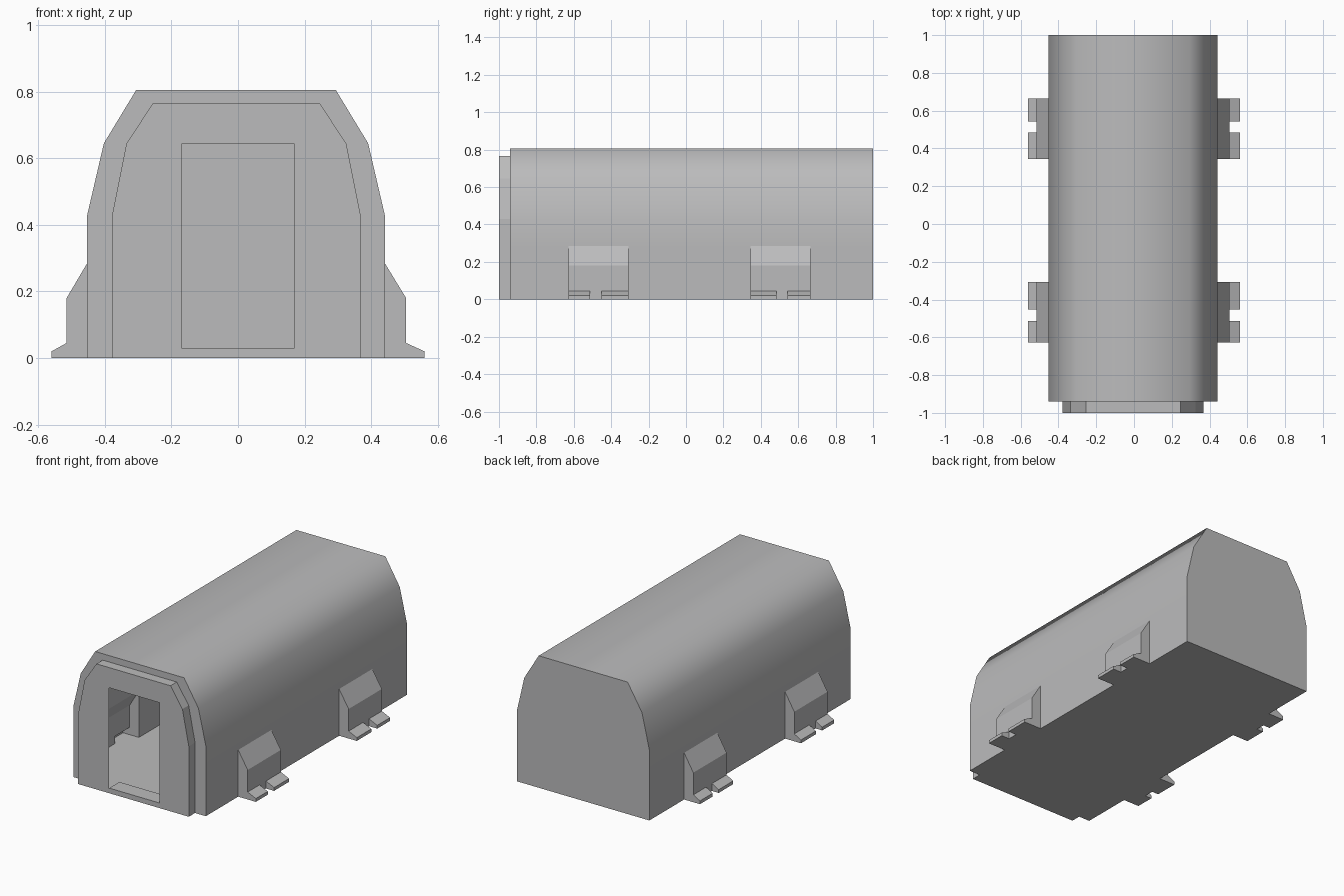
import bpy, bmesh, math

if "Cube" in bpy.data.objects:
    bpy.data.objects.remove(bpy.data.objects["Cube"])

grey = bpy.data.materials.new("light_grey")
grey.diffuse_color = (0.5, 0.5, 0.505, 1)
grey.use_nodes = True
grey.node_tree.nodes["Principled BSDF"].inputs["Base Color"].default_value = grey.diffuse_color


def loop(half, cx=-0.006):
    """Closed symmetric profile from right-hand points (bottom to top)."""
    return [(cx + x, z) for x, z in half] + [(cx - x, z) for x, z in reversed(half)]


def ring(bm, pts, y):
    return [bm.verts.new((x, y, z)) for x, z in pts]


def bridge(bm, a, b, skip=()):
    n = len(a)
    for i in range(n):
        if i not in skip:
            j = (i + 1) % n
            bm.faces.new((a[i], a[j], b[j], b[i]))


def finish(bm, name, smooth=None):
    bmesh.ops.recalc_face_normals(bm, faces=bm.faces)
    me = bpy.data.meshes.new(name)
    bm.to_mesh(me)
    bm.free()
    me.materials.append(grey)
    ob = bpy.data.objects.new(name, me)
    bpy.context.collection.objects.link(ob)
    if smooth:
        bpy.ops.object.select_all(action='DESELECT')
        ob.select_set(True)
        bpy.context.view_layer.objects.active = ob
        bpy.ops.object.shade_smooth_by_angle(angle=math.radians(smooth))
    return ob


BODY = loop([(.447, 0), (.447, .285), (.447, .43), (.397, .645), (.30, .805)])
COLLAR = loop([(.373, 0), (.373, .285), (.373, .43), (.33, .645), (.25, .766)], -.005)
DOOR = loop([(.17, .03), (.17, .285), (.17, .43), (.17, .55), (.17, .643)], 0)

# Hollow tunnel body, open behind each bracket, with step ring in front
bm = bmesh.new()
stations = [-.94, -.628, -.308, .345, .665, 1]
rings = [ring(bm, BODY, y) for y in stations]
for k in range(5):
    bridge(bm, rings[k], rings[k + 1], (0, 8) if k in (1, 3) else ())
bm.faces.new(rings[-1])
bridge(bm, rings[0], ring(bm, COLLAR, -.94), (9,))
finish(bm, "tunnel_body", 65)

# Front collar with doorway
bm = bmesh.new()
back, front = ring(bm, COLLAR, -.94), ring(bm, COLLAR, -1)
bridge(bm, back, front)
bridge(bm, front, ring(bm, DOOR, -1))
finish(bm, "front_collar")

# Door sill
bm = bmesh.new()
sill = [(-.17, .002), (.17, .002), (.17, .03), (-.17, .03)]
a, b = ring(bm, sill, -.998), ring(bm, sill, -.9)
bridge(bm, a, b)
bm.faces.new(a)
bm.faces.new(b)
finish(bm, "door_sill")


# Side brackets: hollow sloped boxes with two toes each
def bracket(name, side, y0, y1, toes):
    xi, xo, xt = [side * v + c for v, c in ((.447, -.006), (.51, -.005), (.56, 0))]
    bm = bmesh.new()
    cuts = [y0, toes[0], toes[1], y1]
    prof = [(xi, .285), (xo, .18), (xo, .045), (xo, 0), (xi, 0)]
    rs = [ring(bm, prof, y) for y in cuts]
    for k in range(3):
        toe = k != 1
        bridge(bm, rs[k], rs[k + 1], (2, 4) if toe else (4,))
        if toe:
            tips = [ring(bm, [(xt, .02), (xt, 0)], cuts[m]) for m in (k, k + 1)]
            secs = [[r[2], t[0], t[1], r[3]] for r, t in zip((rs[k], rs[k + 1]), tips)]
            bridge(bm, secs[0], secs[1], (3,))
            for s in secs:
                bm.faces.new(s)
    bm.faces.new(rs[0])
    bm.faces.new(rs[-1])
    finish(bm, name)


for side, label in ((1, "right"), (-1, "left")):
    bracket("front_bracket_" + label, side, -.628, -.308, (-.513, -.452))
    bracket("rear_bracket_" + label, side, .345, .665, (.485, .542))
